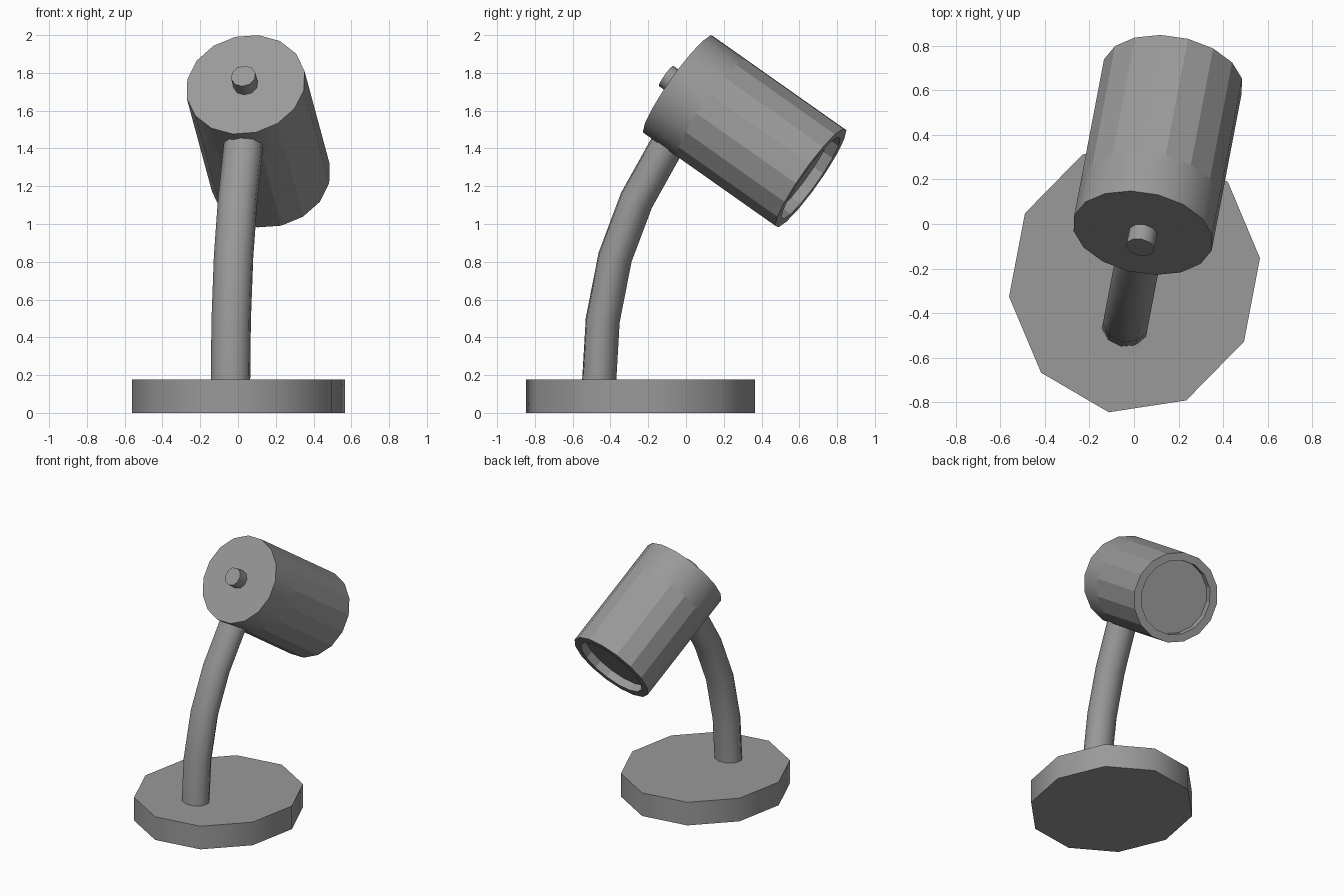
import bpy, bmesh
from math import sin, cos, pi, radians
from mathutils import Matrix

if "Cube" in bpy.data.objects:
    bpy.data.objects.remove(bpy.data.objects["Cube"])

# The lamp is laid out in its own symmetry plane (u forward, z up), then yawed
PLACE = Matrix.Translation((0.048, 0, 0)) @ Matrix.Rotation(radians(-10.8), 4, 'Z')

# Dark grey paint for every part
PAINT = bpy.data.materials.new("dark_grey")
PAINT.diffuse_color = (0.32, 0.32, 0.32, 1)
PAINT.use_nodes = True
PAINT.node_tree.nodes["Principled BSDF"].inputs["Base Color"].default_value = PAINT.diffuse_color


def sweep(name, rings, sides, offset=0.0, smooth=lambda i: True):
    """Skin rings of (u, z, pitch in degrees, half width, half height), capping both ends."""
    bm = bmesh.new()
    loops = []
    for u, z, pitch, rx, ry in rings:
        p = radians(pitch)
        loop = []
        for k in range(sides):
            a = 2 * pi * (k + offset) / sides
            h = ry * cos(a)
            loop.append(bm.verts.new((rx * sin(a), u - h * sin(p), z + h * cos(p))))
        loops.append(loop)
    for i, (a, b) in enumerate(zip(loops, loops[1:])):
        for k in range(sides):
            n = (k + 1) % sides
            bm.faces.new((a[k], a[n], b[n], b[k])).smooth = smooth(i)
    bm.faces.new(loops[0])
    bm.faces.new(loops[-1])
    bmesh.ops.recalc_face_normals(bm, faces=bm.faces)
    for e in bm.edges:
        e.smooth = e.calc_face_angle(0) < radians(50)
    bm.transform(PLACE)
    mesh = bpy.data.meshes.new(name)
    bm.to_mesh(mesh)
    bm.free()
    mesh.materials.append(PAINT)
    obj = bpy.data.objects.new(name, mesh)
    bpy.context.collection.objects.link(obj)
    return obj


# Base: low oval slab
sweep("base", [(-0.244, z, 90, 0.565, 0.617) for z in (0, 0.178)], 10)

# Curved stem, running from inside the base into the head
path = [(-0.472, 0.10, 88), (-0.449, 0.49, 83), (-0.382, 0.825, 75),
        (-0.267, 1.125, 64), (-0.080, 1.455, 58)]
sweep("stem", [(u, z, p, 0.106, 0.092) for u, z, p in path], 10)

# Head: tilted cylinder with a shallow recess at the open end
TILT = -34.7


def along_head(t, r):
    p = radians(TILT)
    return (-0.041 + t * cos(p), 1.738 + t * sin(p), TILT, r, r)


sweep("lamp_head",
      [along_head(t, r) for t, r in ((0, 0.320), (0.22, 0.320), (0.868, 0.320),
                                     (0.868, 0.264), (0.808, 0.264))],
      16, 0.28, lambda i: i == 0)

# Small switch knob on the back of the head
sweep("switch_knob", [along_head(t, 0.066) for t in (0.02, -0.08)], 10)
